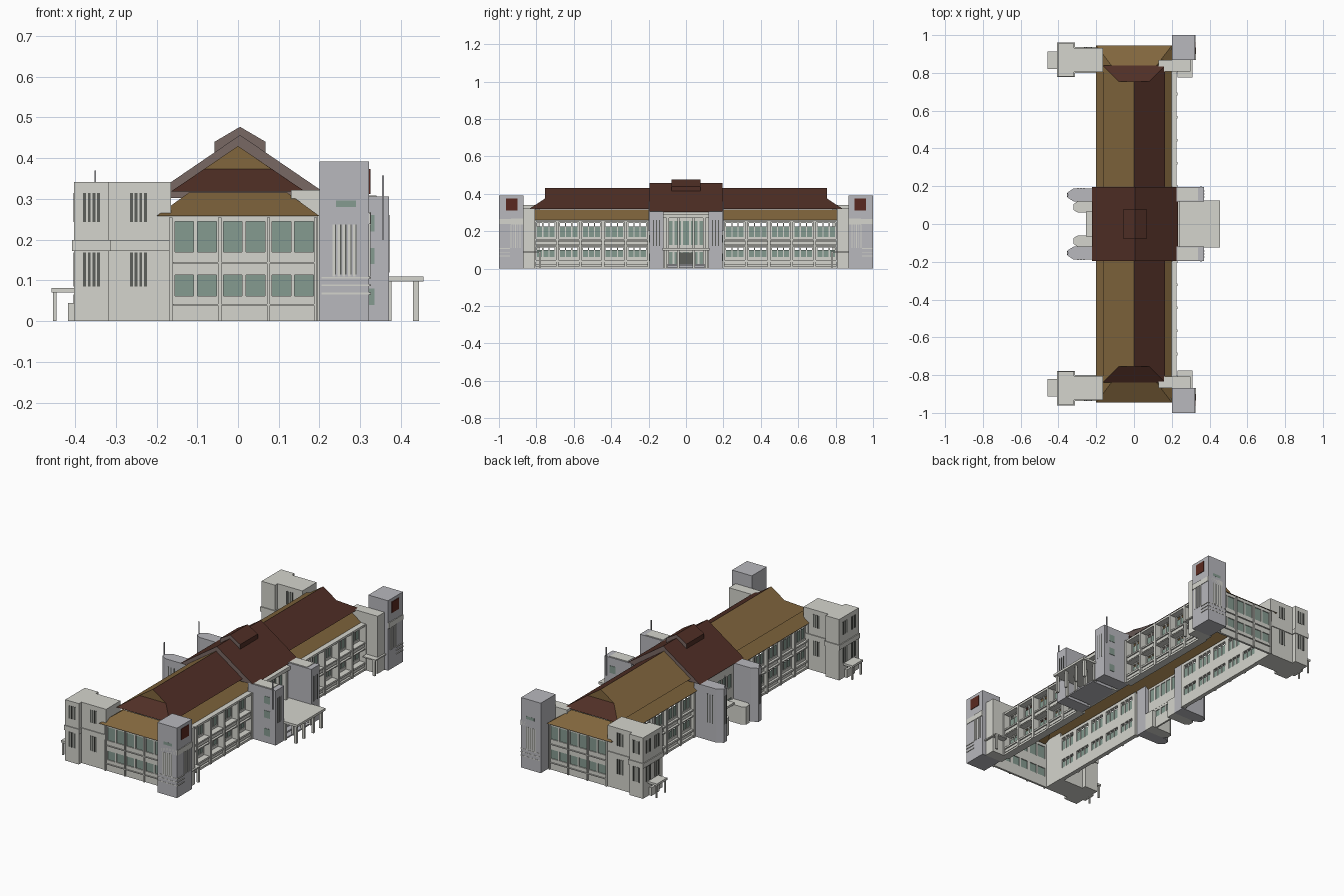
import bpy, bmesh

if "Cube" in bpy.data.objects:
    bpy.data.objects.remove(bpy.data.objects["Cube"])

COL = {
    "cream_wall": (0.66, 0.66, 0.61), "grey_tower": (0.48, 0.48, 0.51),
    "brown_roof": (0.08, 0.028, 0.019), "tan_roof": (0.22, 0.133, 0.047),
    "green_glass": (0.235, 0.328, 0.28), "gable_grey_brown": (0.19, 0.138, 0.127),
    "red_panel": (0.102, 0.022, 0.014), "dark_slit": (0.11, 0.115, 0.105),
}
MATS = {}
for n, c in COL.items():
    MATS[n] = bpy.data.materials.new(n)
    MATS[n].diffuse_color = (*c, 1)

parts = {}


def part(name, mat):
    if name not in parts:
        parts[name] = (bmesh.new(), mat)
    return parts[name][0]


def prism(name, mat, pts, z0, z1, mirror=True):
    """Vertical prism from a plan outline, mirrored across y = 0."""
    bm = part(name, mat)
    for s in ((1, -1) if mirror else (1,)):
        lo = [bm.verts.new((x, y * s, z0)) for x, y in pts]
        hi = [bm.verts.new((x, y * s, z1)) for x, y in pts]
        n = len(pts)
        bm.faces.new(lo)
        bm.faces.new(hi)
        for i in range(n):
            j = (i + 1) % n
            bm.faces.new((lo[i], lo[j], hi[j], hi[i]))


def box(name, mat, x0, x1, y0, y1, z0, z1, mirror=True):
    prism(name, mat, [(x0, y0), (x1, y0), (x1, y1), (x0, y1)], z0, z1, mirror)


def face(name, mat, pts, mirror=True):
    bm = part(name, mat)
    for s in ((1, -1) if mirror else (1,)):
        bm.faces.new([bm.verts.new((x, y * s, z)) for x, y, z in pts])


def wall(name, along, d0, d1, a, b, openings, rows, top, glass_cut=0.0, mirror=True):
    """Wall with rows of glazed openings; along is the running axis."""
    def put(nm, mt, u0, u1, v0, v1, z0, z1):
        if along == "x":
            box(nm, mt, u0, u1, v0, v1, z0, z1, mirror)
        else:
            box(nm, mt, v0, v1, u0, u1, z0, z1, mirror)
    mid = (d0 + d1) / 2
    z = 0
    for r0, r1 in rows:
        put(name, "cream_wall", a, b, d0, d1, z, r0)
        u = a
        for o0, o1 in openings:
            put(name, "cream_wall", u, o0, d0, d1, r0, r1)
            put(name + "_glass", "green_glass", o0, o1, mid - .001, mid + .001,
                r0, r1 - glass_cut * (r1 - r0))
            u = o1
        put(name, "cream_wall", u, b, d0, d1, r0, r1)
        z = r1
    put(name, "cream_wall", a, b, d0, d1, z, top)


ROWS = [(.062, .113), (.17, .245)]

# end walls: six windows in pairs, with sill ledges
cx = (-.132, -.076, -.013, .043, .107, .162)
wall("end_wall", "x", .922, .934, -.165, .195, [(c - .023, c + .023) for c in cx], ROWS, .262)
for z in (.04, .143):
    box("end_ledge", "cream_wall", -.16, .19, .934, .94, z - .002, z + .002)
for x in (-.165, -.045, .075, .19):
    box("end_pier", "cream_wall", x - .004, x + .004, .934, .941, 0, .255)

# long side walls: five bays of three panes each
bay = .122
panes = []
for i in range(5):
    y = .2 + i * bay
    panes += [(y + .015 + k * .033, y + .042 + k * .033) for k in range(3)]
wall("east_wall", "y", .182, .192, .19, .82, panes, ROWS, .262, .25)
wall("west_wall", "y", -.177, -.167, .19, .82, panes, ROWS, .262, .25)
for i in range(6):
    y = .2 + i * bay
    box("east_column", "cream_wall", .19, .23, y - .007, y + .007, 0, .258)
    box("west_column", "cream_wall", -.195, -.172, y - .007, y + .007, 0, .258)
for z0, z1 in ((.0, .012), (.036, .046), (.118, .124), (.15, .158), (.248, .26)):
    box("east_beam", "cream_wall", .19, .226, .2, .81, z0, z1)
    box("west_beam", "cream_wall", -.19, -.172, .2, .81, z0, z1)
for z0, z1 in ((.018, .034), (.13, .148)):
    box("east_railing", "cream_wall", .215, .221, .2, .81, z0, z1)

# lower skirt roof
L, H = [(.2, .945, .258), (-.2, .945, .258)], [(-.12, .84, .316), (.12, .84, .316)]
face("skirt_roof", "tan_roof", L + H)
for s in (1, -1):
    face("skirt_roof", "tan_roof", [(.2 * s, .945, .258), (.2 * s, 0, .258),
                                    (.12 * s, 0, .316), (.12 * s, .84, .316)])
# upper roof: hip below a small gable at each end
for s, m in ((1, "brown_roof"), (-1, "tan_roof")):
    face("main_roof_east" if s > 0 else "main_roof_west", m,
         [(.165 * s, 0, .318), (.165 * s, .84, .318), (.082 * s, .755, .374),
          (0, .755, .43), (0, 0, .43)])
face("roof_hip", "brown_roof", [(.165, .84, .318), (-.165, .84, .318),
                                (-.082, .755, .374), (.082, .755, .374)])
face("roof_gable", "tan_roof", [(.082, .755, .374), (-.082, .755, .374), (0, .755, .43)])

# central cross roof with its raised ridge box
for ex in (-.222, .232):
    face("central_roof", "brown_roof", [(ex, .195, .302), (ex, -.195, .302),
                                        (.005, -.195, .457), (.005, .195, .457)], False)
face("central_gable", "gable_grey_brown", [(-.222, .194, .302), (.232, .194, .302), (.005, .194, .457)])
for x in (-.058, .068):
    face("ridge_box_top", "brown_roof", [(x, .078, .44), (x, -.078, .44),
                                         (.005, -.078, .477), (.005, .078, .477)], False)
    face("ridge_box_top", "brown_roof", [(x, .078, .44), (x, -.078, .44),
                                         (x, -.078, .405), (x, .078, .405)], False)
face("ridge_box_end", "gable_grey_brown", [(-.058, .078, .405), (.068, .078, .405), (.068, .078, .44),
                                           (.005, .078, .477), (-.058, .078, .44)])

# central front: towers, glazed entrance, canopy
box("front_tower", "grey_tower", .2, .37, .12, .195, 0, .306)
for k in range(3):
    y = .14 + k * .016
    box("front_tower_slit", "dark_slit", .368, .372, y, y + .005, .12, .26)
for z in (.06, .16, .24):
    box("front_tower_window", "green_glass", .3, .335, .193, .197, z - .02, z + .02)
box("front_tower_rod", "grey_tower", .353, .358, .196, .201, .2, .358)
box("front_tower_cap", "cream_wall", .23, .34, .125, .19, .306, .309)
wall("entrance_wall", "y", .2, .21, -.12, .12,
     [(-.105 + k * .044, -.071 + k * .044) for k in range(5)],
     [(.02, .09), (.125, .255)], .31, 0, False)
box("entrance_column", "cream_wall", .21, .235, .09, .105, 0, .29)
box("entrance_column", "cream_wall", .21, .23, .035, .045, .11, .29)
box("entrance_beam", "cream_wall", .21, .24, -.12, .12, .27, .29, False)
box("entrance_door", "dark_slit", .21, .214, -.05, .05, .02, .085, False)
box("canopy", "cream_wall", .21, .455, -.125, .125, .097, .11, False)
for x in (.37, .437):
    box("canopy_leg", "cream_wall", x - .007, x + .007, .105, .118, 0, .097)
    box("canopy_leg", "cream_wall", x - .007, x + .007, .035, .047, 0, .097)
for k in range(3):
    box("entrance_step", "grey_tower", .21, .37 - k * .03, -.1, .1, k * .008, k * .008 + .008, False)

# central rear: pointed stair towers and recessed middle
prism("rear_tower", "grey_tower", [(-.18, .12), (-.32, .12), (-.352, .14), (-.352, .167),
                                   (-.32, .188), (-.18, .188)], 0, .3)
prism("rear_side_block", "cream_wall", [(-.18, .062), (-.3, .062), (-.32, .075), (-.32, .105),
                                        (-.3, .12), (-.18, .12)], 0, .1)
box("rear_tower_rod", "grey_tower", -.352, -.348, .151, .155, .29, .37)
for k in range(3):
    box("rear_tower_slit", "dark_slit", -.354, -.351, .144 + k * .008, .147 + k * .008, .1, .26)
    box("rear_tower_slit", "dark_slit", -.3 + k * .016, -.295 + k * .016, .187, .19, .1, .26)
wall("rear_wall", "y", -.21, -.2, -.12, .12,
     [(-.105 + k * .044, -.071 + k * .044) for k in range(5)], ROWS, .305, 0, False)
box("rear_canopy", "cream_wall", -.255, -.2, -.065, .065, .1, .112, False)

# front corner towers with panel, hood, slats and a lower link block
box("corner_tower", "grey_tower", .2, .322, .868, 1, 0, .392)
box("corner_link", "cream_wall", .13, .3, .808, .868, .255, .322)
box("corner_link_base", "cream_wall", .19, .3, .808, .868, 0, .256)
box("corner_panel", "red_panel", .32, .325, .9, .963, .312, .374)
box("corner_hood", "cream_wall", .225, .327, .868, .935, .236, .268)
box("corner_hood_end", "cream_wall", .225, .32, .99, .9995, .238, .266)
box("corner_hood_outer", "cream_wall", .225, .325, .93, 1.0, .238, .266)
box("corner_top_window", "green_glass", .24, .29, .998, 1.0005, .28, .296)
for k in range(5):
    x = .232 + k * .0125
    box("corner_slat", "cream_wall", x, x + .006, .995, 1.001, .11, .237)
    box("corner_slat_gap", "dark_slit", x + .006, x + .009, .997, 1.0006, .115, .237)
    y = .885 + k * .012
    box("corner_side_slat", "cream_wall", .32, .325, y, y + .005, .11, .237)
for z in (.068, .088, .107):
    box("corner_ledge", "cream_wall", .205, .326, .94, 1.001, z - .002, z + .002)
box("side_porch_roof", "cream_wall", .23, .31, .775, .868, .085, .092)
box("side_porch_post", "cream_wall", .292, .306, .775, .785, 0, .085)

# rear corner wings with band, slit windows and porch
box("wing_outer", "cream_wall", -.402, -.318, .782, .955, 0, .341)
box("wing_inner", "cream_wall", -.32, -.165, .805, .932, 0, .341)
box("wing_band", "cream_wall", -.407, -.313, .777, .96, .172, .199)
box("wing_band", "cream_wall", -.314, -.168, .8, .937, .172, .199)
for z0, z1 in ((.085, .168), (.243, .315)):
    for k in range(4):
        for x, y in ((-.38, .955), (-.265, .932)):
            u = x + k * .0115
            box("wing_slit", "dark_slit", u, u + .007, y - .001, y + .0015, z0, z1)
        u = -.265 + k * .0115
        box("wing_slit", "dark_slit", u, u + .007, .8035, .806, z0, z1)
        for y in (.81, .885):
            v = y + k * .0115
            box("wing_slit", "dark_slit", -.4035, -.401, v, v + .007, z0, z1)
box("wing_porch_roof", "cream_wall", -.458, -.4, .82, .912, .07, .082)
for y in (.824, .9):
    box("wing_porch_leg", "cream_wall", -.454, -.446, y, y + .008, 0, .07)
box("wing_porch_step", "cream_wall", -.417, -.4, .83, .9, 0, .045)
box("wing_door", "dark_slit", -.4035, -.401, .85, .88, .0, .065)

for name, (bm, mat) in parts.items():
    bmesh.ops.recalc_face_normals(bm, faces=bm.faces)
    me = bpy.data.meshes.new(name)
    bm.to_mesh(me)
    bm.free()
    me.materials.append(MATS[mat])
    bpy.context.collection.objects.link(bpy.data.objects.new(name, me))

for m in bpy.data.materials:
    if m.users and not m.is_grease_pencil:
        m.use_nodes = True
        m.node_tree.nodes["Principled BSDF"].inputs["Base Color"].default_value = m.diffuse_color
